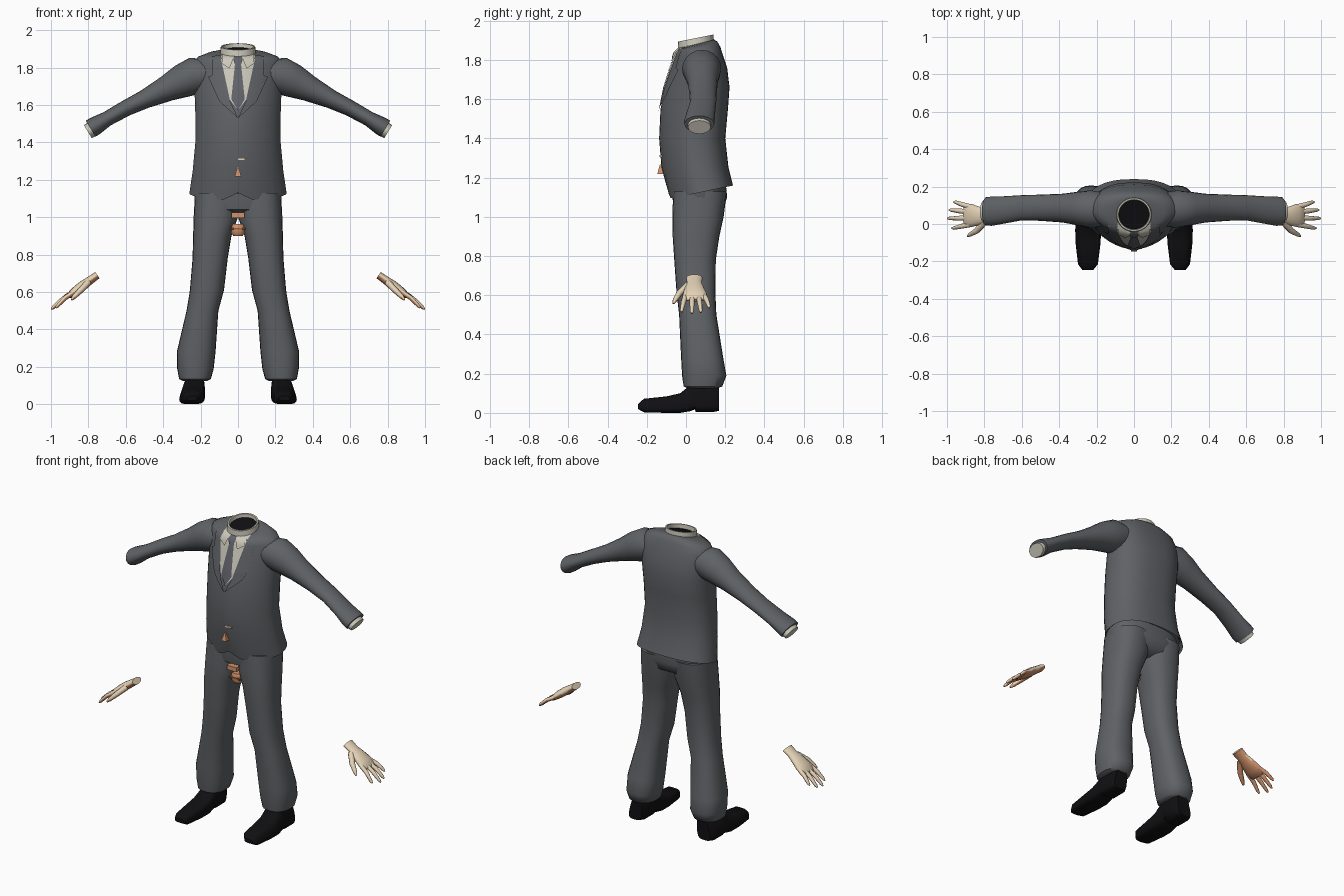
import bpy, bmesh, math
from mathutils import Vector
from mathutils.bvhtree import BVHTree

cube = bpy.data.objects.get("Cube")
if cube:
    bpy.data.objects.remove(cube)


def material(name, *rgb):
    mat = bpy.data.materials.new(name)
    mat.use_nodes = True
    mat.diffuse_color = (*rgb, 1)
    shader = next(n for n in mat.node_tree.nodes if n.type == 'BSDF_PRINCIPLED')
    shader.inputs["Base Color"].default_value = (*rgb, 1)
    shader.inputs["Roughness"].default_value = .9
    return mat


SUIT = material("suit_grey", .115, .123, .133)
TIE = material("tie_grey", .12, .125, .145)
SHIRT = material("shirt_cream", .6, .58, .49)
BLACK = material("shoe_black", .005, .005, .006)
SKIN = material("skin_light", .78, .65, .47)
PALM = material("skin_warm", .65, .29, .15)
BROWN = material("band_brown", .3, .12, .06)


def finish(name, bm, mats, angle=50, rule=None):
    """Turn a bmesh into a smooth object with sharp edges kept."""
    mesh = bpy.data.meshes.new(name)
    bm.normal_update()
    bm.to_mesh(mesh)
    bm.free()
    for mat in mats:
        mesh.materials.append(mat)
    for poly in mesh.polygons:
        poly.use_smooth = True
        if rule:
            poly.material_index = rule(poly)
    mesh.set_sharp_from_angle(angle=math.radians(angle))
    obj = bpy.data.objects.new(name, mesh)
    bpy.context.collection.objects.link(obj)
    return obj


def loft(name, rings, mats, side=1, **options):
    """Skin a series of rings and cap both ends."""
    bm = bmesh.new()
    rows = [[bm.verts.new((p[0] * side, p[1], p[2])) for p in ring] for ring in rings]
    n = len(rows[0])
    for a, b in zip(rows, rows[1:]):
        for i in range(n):
            j = (i + 1) % n
            bm.faces.new((a[i], a[j], b[j], b[i]))
    bm.faces.new(rows[0])
    bm.faces.new(rows[-1])
    bmesh.ops.recalc_face_normals(bm, faces=bm.faces)
    return finish(name, bm, mats, **options)


def circle(n, power=2.0, front_power=None):
    """Unit superellipse, with an optional other power for the front half."""
    points = []
    for i in range(n):
        a = 2 * math.pi * i / n
        c, s = math.cos(a), math.sin(a)
        e = 2 / (front_power if front_power and s < 0 else power)
        points.append((math.copysign(abs(c) ** e, c), math.copysign(abs(s) ** e, s)))
    return points


def level(z, x0, x1, front, back, shape, tilt=0.0, mid=.5):
    """Horizontal ring; tilt raises the back over the front."""
    cx, hw = (x0 + x1) / 2, (x1 - x0) / 2
    cy = front + (back - front) * mid
    ring = []
    for c, s in shape:
        y = cy + s * (back - cy if s > 0 else cy - front)
        ring.append((cx + c * hw, y, z + tilt * (y - .05)))
    return ring


def tube(name, path, mats, side=1, n=16, **options):
    """Oval tube along a path of x, y, z, half width, half thickness."""
    pts = [Vector(p[:3]) for p in path]
    rings = []
    for i, p in enumerate(path):
        t = (pts[min(i + 1, len(pts) - 1)] - pts[max(i - 1, 0)]).normalized()
        u = (Vector((0, 1, 0)) - t * t.y).normalized()
        v = t.cross(u)
        rings.append([pts[i] + u * c * p[3] + v * s * p[4] for c, s in circle(n)])
    return loft(name, rings, mats, side, **options)


# Jacket body: shaped hem, waist, chest and sloping shoulders
body = circle(36, 2.5, 1.7)
hem = []
for x, y, z in level(0, -.26, .26, -.09, .24, body):
    notch = .04 * max(0, 1 - abs(x) / .08) if y < 0 else 0
    hem.append((x, y, 1.09 + .07 * (y + .09) / .33 + notch))
inner_hem = [(x * .92, y * .92, z + .03) for x, y, z in hem]
torso = [inner_hem, hem]
for z, w, front, back, tilt in (
        (1.25, .242, -.125, .217, 0), (1.4, .228, -.137, .2, 0),
        (1.55, .228, -.13, .214, 0), (1.66, .232, -.108, .222, 0),
        (1.76, .236, -.077, .21, 0), (1.82, .232, -.058, .19, 0),
        (1.855, .215, -.05, .175, .1), (1.872, .16, -.045, .16, .2),
        (1.88, .098, -.04, .144, .25)):
    torso.append(level(z, -w, w, front, back, body, tilt))
jacket = loft("jacket_body", torso, [SUIT])
surface = BVHTree.FromPolygons([v.co for v in jacket.data.vertices],
                               [p.vertices for p in jacket.data.polygons])


def plate(name, outline, lift, mat, side=1):
    """Thin sheet cut from an x, z outline and laid over the jacket front."""
    bm = bmesh.new()
    bm.faces.new([bm.verts.new((x * side, 0, z)) for x, z in outline])
    for axis, start in ((0, -.16), (2, 1.5)):
        normal = Vector((axis == 0, 0, axis == 2))
        for i in range(20):
            bmesh.ops.bisect_plane(bm, geom=bm.verts[:] + bm.edges[:] + bm.faces[:],
                                   plane_co=normal * (start + i * .02), plane_no=normal)
    bmesh.ops.triangulate(bm, faces=bm.faces)
    for v in bm.verts:
        hit = surface.ray_cast(Vector((v.co.x, -1, v.co.z)), Vector((0, 1, 0)))[0]
        if hit is None:
            hit = surface.find_nearest(Vector((v.co.x, -.04, v.co.z)))[0]
        v.co.y = hit.y - lift
    bm.normal_update()
    for f in bm.faces:
        if f.normal.y > 0:
            f.normal_flip()
    return finish(name, bm, [mat])


def both(half):
    return half + [(-x, z) for x, z in reversed(half) if x]


# Shirt front, tie, lapels and collar points
plate("shirt_front", both([(0, 1.57), (.045, 1.63), (.1, 1.82), (.085, 1.875), (0, 1.86)]), .004, SHIRT)
plate("tie_blade", both([(0, 1.57), (.036, 1.63), (.016, 1.82), (0, 1.83)]), .008, TIE)
plate("tie_knot", both([(0, 1.81), (.016, 1.815), (.03, 1.86), (0, 1.865)]), .012, TIE)
for side, tag in ((1, "left"), (-1, "right")):
    plate(tag + "_lapel", [(0, 1.53), (.042, 1.62), (.085, 1.82), (.095, 1.868), (.14, 1.86),
                           (.135, 1.76), (.16, 1.75), (.1, 1.62)], .01, SUIT, side)
    plate(tag + "_collar_point", [(.02, 1.86), (.085, 1.875), (.085, 1.82), (.045, 1.795)],
          .014, SHIRT, side)

# Standing shirt collar with a dark neck opening
round_ring = circle(28)
loft("shirt_collar", [level(z, -w, w, .05 - d, .05 + d, round_ring, .2) for z, w, d in (
    (1.85, .098, .094), (1.912, .092, .09), (1.912, .083, .08), (1.87, .08, .077))], [SHIRT])
loft("neck_opening", [level(z, -.081, .081, -.028, .128, round_ring, .25)
                      for z in (1.884, 1.888)], [BLACK])

# Trouser seat
seat = circle(32, 2.5)
loft("trouser_seat", [level(z, -w, w, f, b, seat) for z, w, f, b in (
    (1.2, .228, -.07, .2), (1.1, .232, -.07, .21), (1.04, .2, -.06, .19), (1.01, .1, 0, .13))], [SUIT])

leg_shape = circle(24, 2.4)
shoe_shape = circle(20, 3.5)
for side, tag in ((1, "left"), (-1, "right")):
    # Sleeve and shirt cuff
    tube(tag + "_sleeve", [
        (.15, .075, 1.765, .09, .08), (.235, .08, 1.755, .1, .1), (.3, .083, 1.727, .09, .09),
        (.38, .085, 1.688, .077, .07), (.5, .087, 1.63, .07, .05), (.6, .087, 1.582, .067, .043),
        (.7, .075, 1.526, .073, .04), (.765, .068, 1.487, .078, .05), (.788, .068, 1.473, .076, .05)],
        [SUIT], side, n=20)
    tube(tag + "_shirt_cuff", [(.75, .068, 1.49, .055, .036), (.79, .068, 1.465, .06, .042),
                               (.803, .068, 1.457, .058, .04)], [SHIRT], side)

    # Trouser leg
    loft(tag + "_trouser_leg", [level(z, a, b, f, k, leg_shape) for z, a, b, f, k in (
        (1.13, -.005, .23, -.065, .208), (1, 0, .237, -.07, .192), (.9, .035, .24, -.068, .17),
        (.78, .055, .243, -.06, .152), (.61, .075, .257, -.048, .15), (.5, .105, .275, -.035, .155),
        (.28, .12, .327, -.025, .19), (.19, .13, .325, -.02, .206), (.135, .145, .315, -.012, .185),
        (.125, .165, .295, .01, .16))], [SUIT], side)

    # Shoe: sections from toe to heel, narrower towards the top
    shoe = []
    for y, w, low, high in (
            (-.245, .03, .02, .045), (-.215, .055, .003, .072), (-.1, .07, 0, .084), (-.03, .073, 0, .1),
            (.02, .07, .008, .14), (.045, .068, .018, .148), (.05, .068, .005, .148),
            (.14, .068, .005, .148), (.168, .05, .01, .14)):
        ring = []
        for c, s in shoe_shape:
            t = (s + 1) / 2 * high / .15
            ring.append((.25 - .022 * t + c * w * (1 - .25 * t), y, low + (high - low) * (s + 1) / 2))
        shoe.append(ring)
    loft(tag + "_shoe", shoe, [BLACK], side, angle=40)

    # Hand: light on the back, warm on the palm side
    hand = dict(mats=[SKIN, PALM], side=side, rule=lambda p: int(p.normal.z < -.15))
    tube(tag + "_palm", [
        (.752, .043, .69, .042, .02), (.79, .043, .663, .038, .022), (.83, .043, .635, .05, .025),
        (.87, .045, .605, .062, .023), (.9, .047, .582, .058, .017), (.91, .047, .575, .045, .008)], **hand)
    for finger, y0, y1, x, z in (("index", -.003, -.022, .975, .515), ("middle", .032, .03, .998, .507),
                                 ("ring", .064, .075, .99, .512), ("little", .092, .117, .965, .535)):
        tube(f"{tag}_{finger}_finger", [
            (.875, y0, .6, .014, .013), ((.875 + x) / 2, (y0 + y1) / 2, (.6 + z) / 2 + .01, .013, .012),
            (x - .01, y1, z + .01, .009, .009), (x, y1, z, .004, .004)], n=8, **hand)
    tube(tag + "_thumb", [(.8, .01, .65, .02, .018), (.84, -.035, .61, .017, .016),
                          (.875, -.056, .575, .012, .012), (.89, -.065, .558, .005, .005)], n=8, **hand)


# Small loose pieces on the jacket front and between the legs
def block(name, x, y, z, w, d, h, mat, top=1.0):
    square = [(1, 1), (-1, 1), (-1, -1), (1, -1)]
    loft(name, [[(x + c * w * k, y + s * d * k, z + e * h) for c, s in square]
                for e, k in ((-1, 1), (1, top))], [mat])


block("front_bead", 0, -.13, 1.243, .017, .016, .025, PALM, .2)
block("front_strip", .022, -.128, 1.31, .022, .006, .005, SKIN)
block("upper_band", 0, -.045, 1.01, .034, .02, .014, PALM)
tube("lower_lump", [(0, 0, .9, .025, .025), (0, 0, .915, .036, .038),
                    (0, 0, .95, .036, .038), (0, 0, .963, .03, .032)], [PALM], n=12)
block("lump_stripe", 0, 0, .937, .039, .038, .004, BROWN)
